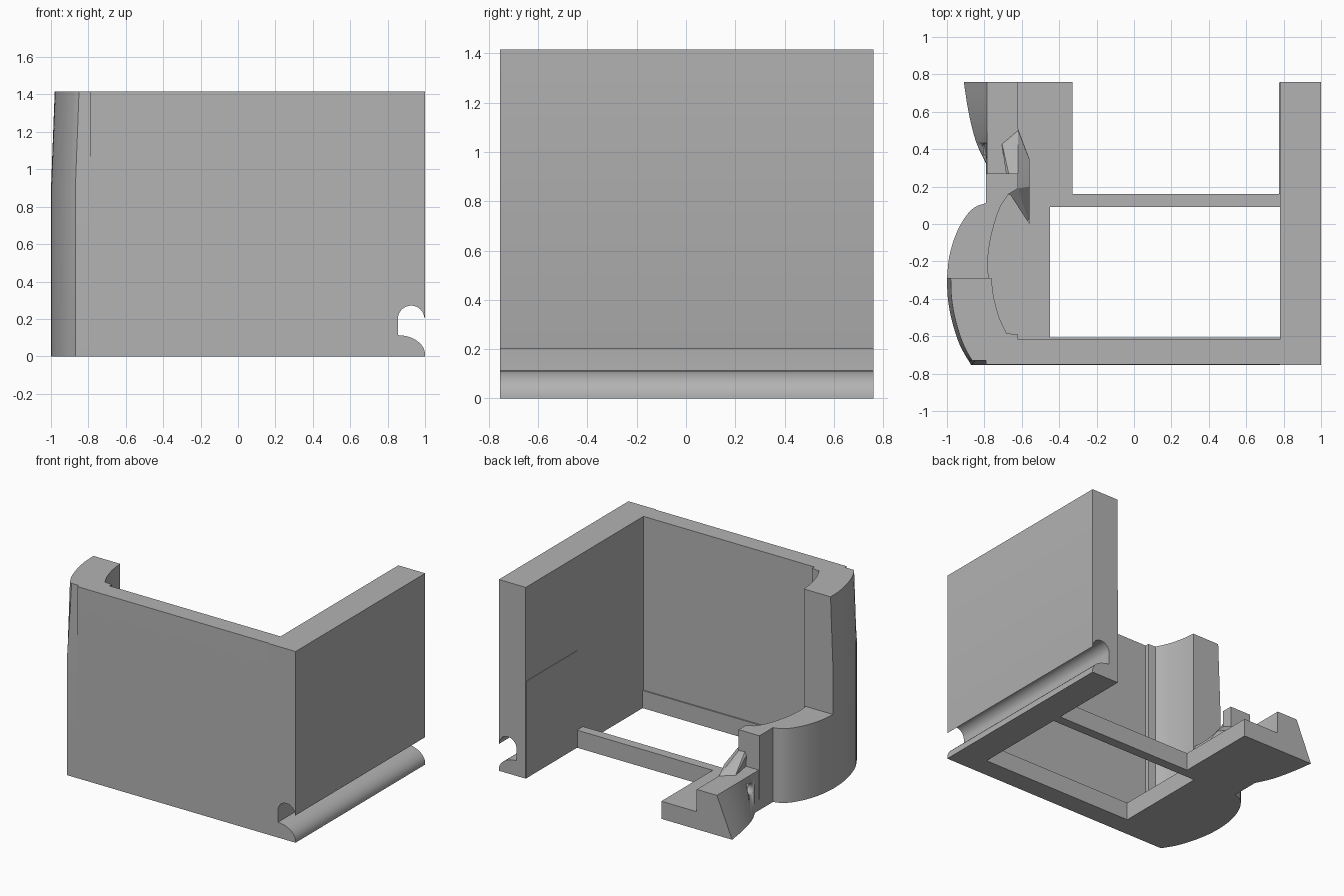
import bpy, bmesh, math
from mathutils import Vector

if "Cube" in bpy.data.objects:
    bpy.data.objects.remove(bpy.data.objects["Cube"])

grey = bpy.data.materials.new("plain_grey")
grey.diffuse_color = (0.45, 0.45, 0.45, 1)
grey.use_nodes = True
grey.node_tree.nodes["Principled BSDF"].inputs["Base Color"].default_value = grey.diffuse_color


def finish(name, bm):
    bmesh.ops.recalc_face_normals(bm, faces=bm.faces)
    me = bpy.data.meshes.new(name)
    bm.to_mesh(me)
    bm.free()
    ob = bpy.data.objects.new(name, me)
    bpy.context.collection.objects.link(ob)
    me.materials.append(grey)
    bpy.ops.object.select_all(action='DESELECT')
    ob.select_set(True)
    bpy.context.view_layer.objects.active = ob
    bpy.ops.object.shade_smooth_by_angle(angle=math.radians(25))
    return ob


def loft(name, rings):
    """Closed solid through matching rings of 3D points."""
    bm = bmesh.new()
    rows = [[bm.verts.new(p) for p in ring] for ring in rings]
    n = len(rows[0])
    for a, b in zip(rows, rows[1:]):
        for i in range(n):
            j = (i + 1) % n
            bm.faces.new((a[i], a[j], b[j], b[i]))
    bm.faces.new(rows[0][::-1])
    bm.faces.new(rows[-1])
    return finish(name, bm)


def prism(name, outline, z0, z1):
    return loft(name, [[(x, y, z) for x, y in outline] for z in (z0, z1)])


def box(name, x0, x1, y0, y1, z0, z1):
    return prism(name, [(x0, y0), (x1, y0), (x1, y1), (x0, y1)], z0, z1)


def hull(name, pts):
    bm = bmesh.new()
    for p in pts:
        bm.verts.new(p)
    bmesh.ops.convex_hull(bm, input=bm.verts)
    return finish(name, bm)


def curve(pts, steps=4):
    """Smooth path through a few points."""
    p = [Vector(q) for q in pts]
    p = [2 * p[0] - p[1]] + p + [2 * p[-1] - p[-2]]
    out = []
    for a, b, c, d in zip(p, p[1:], p[2:], p[3:]):
        for s in range(steps):
            t = s / steps
            q = 0.5 * (2*b + (c - a)*t + (2*a - 5*b + 4*c - d)*t*t
                       + (3*b - a - 3*c + d)*t**3)
            out.append((q.x, q.y))
    return out + [tuple(pts[-1])]


H = 1.415
FLOOR = 0.13
LOW = 0.55

# Right wall with the rounded groove along its outer foot
lip = [(1 - 0.145 * (1 - math.cos(a)), 0.015 + 0.1 * math.sin(a))
       for a in (math.radians(9 * i) for i in range(11))]
lip = [(0.855 + 0.145 * math.cos(math.radians(9 * i)),
        0.01 + 0.103 * math.sin(math.radians(9 * i))) for i in range(11)]
arch = [(0.926 + 0.071 * math.cos(math.radians(a)),
         0.2 + 0.071 * math.sin(math.radians(a))) for a in range(180, -1, -12)]
section = [(0.78, 0), (1, 0)] + lip + arch + [(1, 0.21), (1, H), (0.78, H)]
loft("right_wall", [[(x, y, z) for x, z in section] for y in (-0.755, 0.76)])
box("right_wall_pad", 0.776, 0.785, 0.16, 0.757, 0.003, 0.72)

# Front wall, leaning back very slightly at the top
loft("front_wall", [[(-0.79, f, z), (0.79, f, z), (0.79, -0.617, z), (-0.62, -0.617, z),
                     (-0.79, -0.617, z)] for f, z in ((-0.755, 0), (-0.755, 1.03), (-0.75, H))])
box("front_sill", -0.5, 0.785, -0.63, -0.607, 0, FLOOR)

# Floor on the left side and the rear cross beam
prism("left_floor", [(-0.33, 0.76), (-0.33, 0.09), (-0.45, 0.09), (-0.45, -0.63),
                     (-0.75, -0.65), (-0.85, -0.45), (-0.88, -0.25), (-0.85, -0.05),
                     (-0.7, 0.15), (-0.7, 0.76)], 0, FLOOR)
box("rear_beam", -0.34, 0.785, 0.09, 0.16, 0, FLOOR)

# Low curved side wall ending in a square block
outer_low = curve([(-1, -0.29), (-0.987, -0.17), (-0.95, -0.05), (-0.9, 0.04),
                   (-0.85, 0.09), (-0.79, 0.112)])
inner_low = curve([(-0.67, 0.16), (-0.72, 0.08), (-0.765, -0.07), (-0.782, -0.2),
                   (-0.777, -0.29)])
prism("low_side_wall", outer_low + [(-0.79, 0.27), (-0.62, 0.27), (-0.62, 0.19)] + inner_low,
      0, LOW)

# Tall curved corner, tapered inward above its middle
outer_tall = curve([(-1, -0.29), (-0.995, -0.4), (-0.973, -0.52), (-0.93, -0.65),
                    (-0.87, -0.755)])
inner_tall = curve([(-0.68, -0.585), (-0.72, -0.5), (-0.75, -0.39), (-0.762, -0.29)])
back = [(-0.79, -0.755), (-0.79, -0.62), (-0.62, -0.62), (-0.62, -0.59)]
rings = []
for z, t in ((0, 0), (0.89, 0), (H, 1)):
    tapered = [(x + 0.02 * t, max(y, -0.755 + 0.025 * t)) for x, y in outer_tall]
    front = [(-0.79, -0.755 + 0.025 * t)]
    rings.append([(x, y, z) for x, y in tapered + front + back[1:] + inner_tall])
loft("tall_corner", rings)

# Raised rear foot whose outer side flares out toward the bottom
flare = curve([(-0.91, 0.76), (-0.885, 0.6), (-0.845, 0.44), (-0.79, 0.32)], 3)
tail = [(-0.79, 0.11), (-0.66, 0.16), (-0.56, 0.0), (-0.56, 0.35), (-0.62, 0.51), (-0.62, 0.76)]
foot = loft("rear_foot", [[(x, y, 0) for x, y in flare + tail],
                          [(max(x, -0.785), y, 0.295) for x, y in flare + tail]])

# Rising ramp between the foot and the block
hull("foot_ramp", [(-0.62, 0.5, 0.28), (-0.71, 0.45, 0.28), (-0.56, 0.35, 0.28), (-0.56, 0.0, 0.28),
                   (-0.66, 0.16, 0.28), (-0.67, 0.27, 0.4), (-0.62, 0.19, 0.43), (-0.67, 0.17, 0.43),
                   (-0.56, 0.2, 0.37), (-0.62, 0.5, 0.295), (-0.56, 0.35, 0.31)])

# Small round pin hole in the outer side of the foot
ring = [(0.39 + 0.038 * math.cos(math.tau * i / 20), 0.2 + 0.038 * math.sin(math.tau * i / 20))
        for i in range(20)]
cutter = loft("pin_hole_cutter", [[(x, y, z) for y, z in ring] for x in (-1.0, -0.7)])
cutter.hide_render = True
cutter.hide_viewport = True
mod = foot.modifiers.new("pin_hole", 'BOOLEAN')
mod.operation = 'DIFFERENCE'
mod.object = cutter
